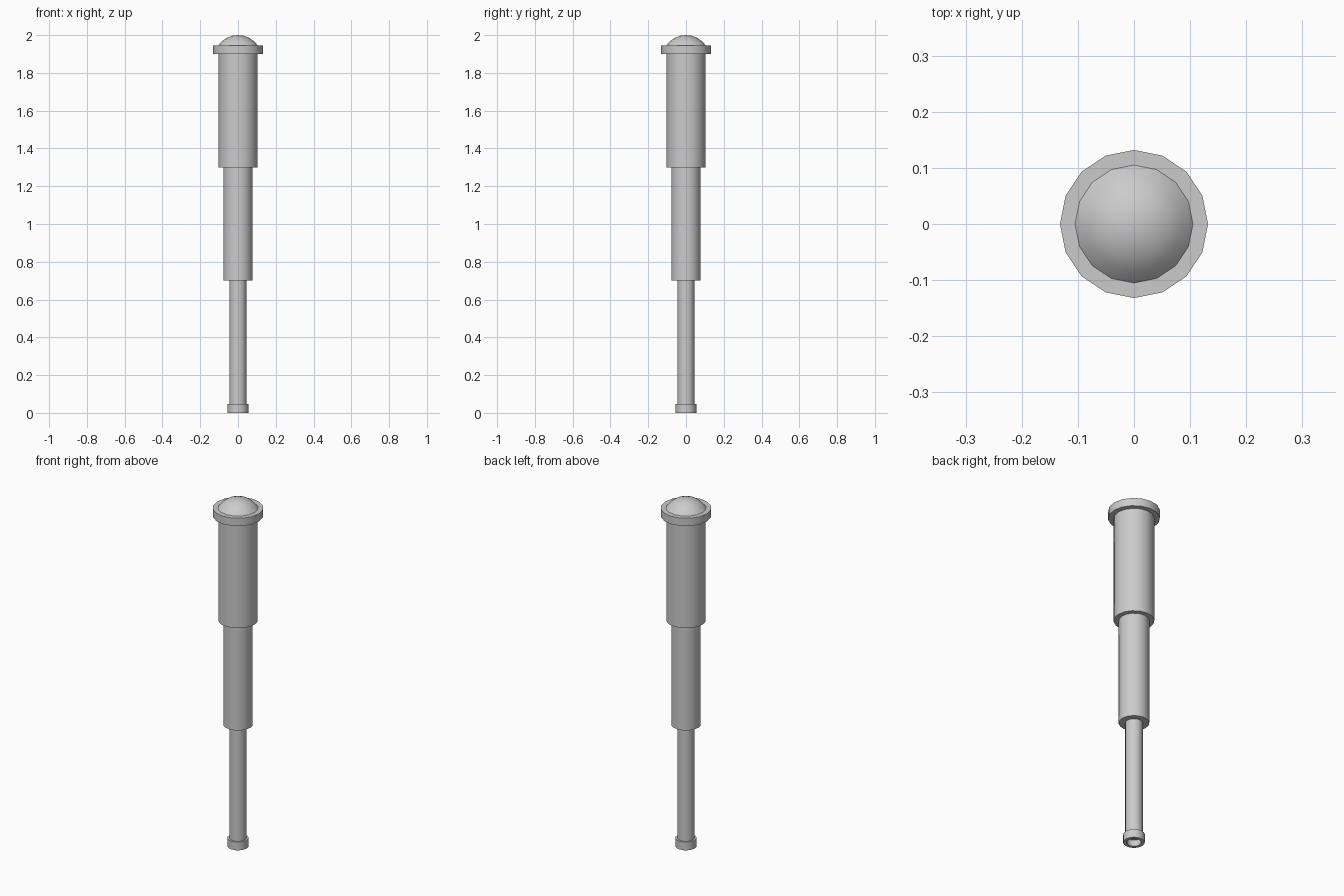
import bpy, bmesh, math

if "Cube" in bpy.data.objects:
    bpy.data.objects.remove(bpy.data.objects["Cube"])

SIDES = 16


def lathe(name, profile):
    """Revolve (radius, z) points about z; radius 0 makes a pole."""
    bm = bmesh.new()
    rings = []
    for r, z in profile:
        if r == 0:
            rings.append([bm.verts.new((0, 0, z))] * SIDES)
        else:
            rings.append([bm.verts.new((r * math.cos(math.tau * i / SIDES),
                                        r * math.sin(math.tau * i / SIDES), z))
                          for i in range(SIDES)])
    for a, b in zip(rings, rings[1:]):
        for i in range(SIDES):
            j = (i + 1) % SIDES
            bm.faces.new(list(dict.fromkeys((a[i], a[j], b[j], b[i]))))
    bmesh.ops.recalc_face_normals(bm, faces=bm.faces)
    mesh = bpy.data.meshes.new(name)
    bm.to_mesh(mesh)
    bm.free()
    obj = bpy.data.objects.new(name, mesh)
    bpy.context.collection.objects.link(obj)
    bpy.ops.object.select_all(action='DESELECT')
    obj.select_set(True)
    bpy.context.view_layer.objects.active = obj
    bpy.ops.object.shade_smooth_by_angle(angle=math.radians(30))
    return obj


def tube(name, r, z0, z1):
    return lathe(name, [(0, z0), (r, z0), (r, z1), (0, z1)])


# Eyepiece with a recessed opening underneath
lathe("eyepiece", [(0, 0.035), (0.037, 0.035), (0.037, 0), (0.055, 0),
                   (0.055, 0.047), (0, 0.047)])

# Telescoping tubes, narrow to wide
tube("inner_tube", 0.045, 0.047, 0.70)
tube("middle_tube", 0.078, 0.70, 1.30)
tube("outer_tube", 0.104, 1.30, 1.90)

# Rim around the large lens
tube("lens_rim", 0.132, 1.90, 1.945)

# Domed lens: a shallow spherical cap
base, height = 0.105, 0.055
R = (base ** 2 + height ** 2) / (2 * height)
span = math.asin(base / R)
cap = [(R * math.sin(span * k / 4), 2 - R + R * math.cos(span * k / 4))
       for k in range(4, 0, -1)]
lathe("lens", [(0, 1.945)] + cap + [(0, 2)])
